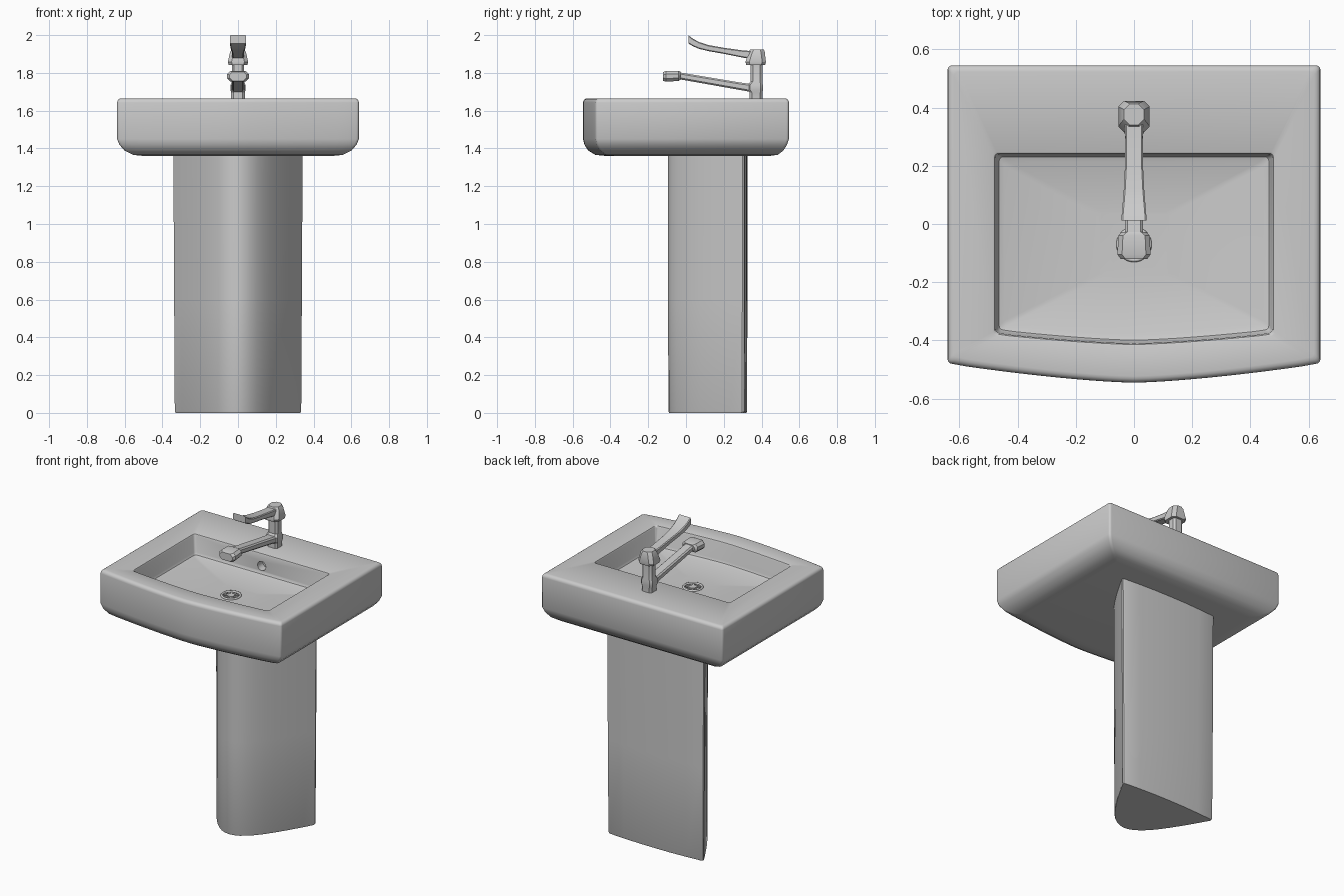
import bpy, bmesh, math
from mathutils import Vector

if "Cube" in bpy.data.objects:
    bpy.data.objects.remove(bpy.data.objects["Cube"])


def loft(name, rings, angle=32):
    """Skin a list of equal-length closed rings and cap both ends."""
    bm = bmesh.new()
    rows = [[bm.verts.new(p) for p in r] for r in rings]
    n = len(rows[0])
    for a, b in zip(rows, rows[1:]):
        for i in range(n):
            j = (i + 1) % n
            bm.faces.new((a[i], a[j], b[j], b[i]))
    bm.faces.new(rows[0][::-1])
    bm.faces.new(rows[-1])
    bmesh.ops.recalc_face_normals(bm, faces=bm.faces)
    me = bpy.data.meshes.new(name)
    bm.to_mesh(me)
    bm.free()
    ob = bpy.data.objects.new(name, me)
    bpy.context.collection.objects.link(ob)
    smooth(ob, angle)
    return ob


def smooth(ob, angle=32):
    bpy.ops.object.select_all(action='DESELECT')
    ob.select_set(True)
    bpy.context.view_layer.objects.active = ob
    bpy.ops.object.shade_smooth_by_angle(angle=math.radians(angle))


def basin_ring(hx, yb, yc, bow, z, r=0.014):
    """Rectangle with tiny corner radii and a bowed front edge."""
    pts = []
    for i in range(1, 24):
        x = -(hx - r) + 2 * (hx - r) * i / 24
        pts.append((x, yc - bow * (1 - (abs(x) / hx) ** 1.45), z))
    corners = [(hx - r, yc + r, -90), (hx - r, yb - r, 0),
               (r - hx, yb - r, 90), (r - hx, yc + r, 180)]
    for cx, cy, a0 in corners:
        for k in range(4):
            a = math.radians(a0 + 30 * k)
            pts.append((cx + r * math.cos(a), cy + r * math.sin(a), z))
    return pts


def section(c, hx, h, ch, axis):
    """Chamfered rectangle around c, lying across the y or z axis."""
    flat = [(hx, -h + ch), (hx, h - ch), (hx - ch, h), (ch - hx, h),
            (-hx, h - ch), (-hx, ch - h), (ch - hx, -h), (hx - ch, -h)]
    if axis == 'z':
        return [(u, c[0] + v, c[1]) for u, v in flat]
    return [(u, c[0], c[1] + v) for u, v in flat]


def cylinder(name, r, depth, loc, rot=(0, 0, 0), n=32):
    bpy.ops.mesh.primitive_cylinder_add(vertices=n, radius=r, depth=depth, location=loc, rotation=rot)
    ob = bpy.context.object
    ob.name = name
    return ob


# Basin: underside, outer walls, rounded rim, bowl walls, sloping floor
rings = [basin_ring(*p) for p in [
    (0.50, 0.44, -0.37, 0.05, 1.36), (0.555, 0.485, -0.425, 0.055, 1.366),
    (0.60, 0.515, -0.457, 0.06, 1.388), (0.628, 0.535, -0.474, 0.064, 1.42),
    (0.64, 0.545, -0.48, 0.065, 1.45)]]
for k in range(5):
    a = math.radians(22.5 * k)
    d = 0.022 * (1 - math.cos(a))
    rings.append(basin_ring(0.64 - d, 0.545 - d, -0.48 + d, 0.065, 1.643 + 0.022 * math.sin(a)))
rings += [basin_ring(*p) for p in [
    (0.485, 0.248, -0.385, 0.035, 1.665), (0.479, 0.243, -0.379, 0.035, 1.662),
    (0.475, 0.24, -0.375, 0.035, 1.655), (0.470, 0.238, -0.371, 0.035, 1.55),
    (0.463, 0.231, -0.364, 0.035, 1.537), (0.445, 0.213, -0.346, 0.034, 1.53),
    (0.12, 0.04, -0.18, 0.01, 1.515)]]
basin = loft("basin", rings)

# Overflow and drain holes
cutters = [cylinder("overflow_cutter", 0.029, 0.08, (0, 0.25, 1.585), (math.pi / 2, 0, 0)),
           cylinder("drain_cutter", 0.054, 0.06, (0, -0.07, 1.515))]
for c in cutters:
    m = basin.modifiers.new(c.name, 'BOOLEAN')
    m.operation = 'DIFFERENCE'
    m.solver = 'EXACT'
    m.object = c
    bpy.context.view_layer.objects.active = basin
    bpy.ops.object.modifier_apply(modifier=m.name)
for c in cutters:
    bpy.data.objects.remove(c)
smooth(basin)

# Drain grate: ring, hub and crossed bars
bpy.ops.mesh.primitive_torus_add(major_radius=0.054, minor_radius=0.007, major_segments=32,
                                 minor_segments=8, location=(0, -0.07, 1.516))
bpy.context.object.name = "drain_ring"
smooth(bpy.context.object, 60)
smooth(cylinder("drain_hub", 0.022, 0.012, (0, -0.07, 1.513), n=24))
for i in range(3):
    bpy.ops.mesh.primitive_cube_add(size=1, location=(0, -0.07, 1.512),
                                    rotation=(0, 0, math.pi * i / 3))
    bar = bpy.context.object
    bar.name = "drain_bar_%d" % (i + 1)
    bar.scale = (0.106, 0.014, 0.008)

# Pedestal: rounded nose, straight flared sides, gently bowed back
half = [(0, -0.095), (0.03, -0.091), (0.065, -0.077), (0.10, -0.052), (0.135, -0.018),
        (0.17, 0.025), (0.205, 0.075), (0.25, 0.145), (0.30, 0.23), (0.338, 0.298),
        (0.336, 0.308), (0.325, 0.312), (0.22, 0.319), (0.11, 0.324), (0, 0.325)]
plan = half + [(-x, y) for x, y in half[-2:0:-1]]
levels = [(0.975, 0.0), (0.99, 0.008), (1.0, 0.6), (1.012, 1.375)]
loft("pedestal", [[(x * s, 0.11 + (y - 0.11) * min(s, 1), z) for x, y in plan] for s, z in levels])

# Tap column
loft("tap_column", [section((y, z), hx, h, 0.012, 'z') for y, z, hx, h in [
    (0.371, 1.655, 0.036, 0.034), (0.371, 1.695, 0.036, 0.034), (0.367, 1.71, 0.04, 0.04),
    (0.367, 1.735, 0.04, 0.04), (0.373, 1.755, 0.033, 0.031), (0.373, 1.86, 0.033, 0.031)]])

# Spout rising to the front, with its outlet head
loft("tap_spout", [section((y, z), hx, h, 0.008, 'y') for y, z, hx, h in [
    (0.36, 1.718, 0.036, 0.022), (0.30, 1.727, 0.031, 0.02), (-0.05, 1.787, 0.031, 0.018)]])
loft("spout_head", [section((y, z), hx, h, 0.016, 'y') for y, z, hx, h in [
    (-0.028, 1.785, 0.042, 0.021), (-0.04, 1.784, 0.054, 0.027),
    (-0.105, 1.782, 0.057, 0.028), (-0.121, 1.781, 0.045, 0.024)]])

# Handle cap and upswept lever
loft("handle_cap", [section((y, z), hx, h, 0.02, 'z') for y, z, hx, h in [
    (0.369, 1.842, 0.05, 0.05), (0.369, 1.858, 0.054, 0.054),
    (0.374, 1.91, 0.042, 0.043), (0.376, 1.925, 0.034, 0.036)]])
loft("handle_lever", [section((y, z), hx, h, 0.005, 'y') for y, z, hx, h in [
    (0.36, 1.893, 0.032, 0.022), (0.30, 1.90, 0.03, 0.019), (0.20, 1.917, 0.031, 0.016),
    (0.12, 1.931, 0.035, 0.016), (0.07, 1.945, 0.039, 0.018), (0.035, 1.962, 0.042, 0.02),
    (0.012, 1.978, 0.043, 0.022)]])
